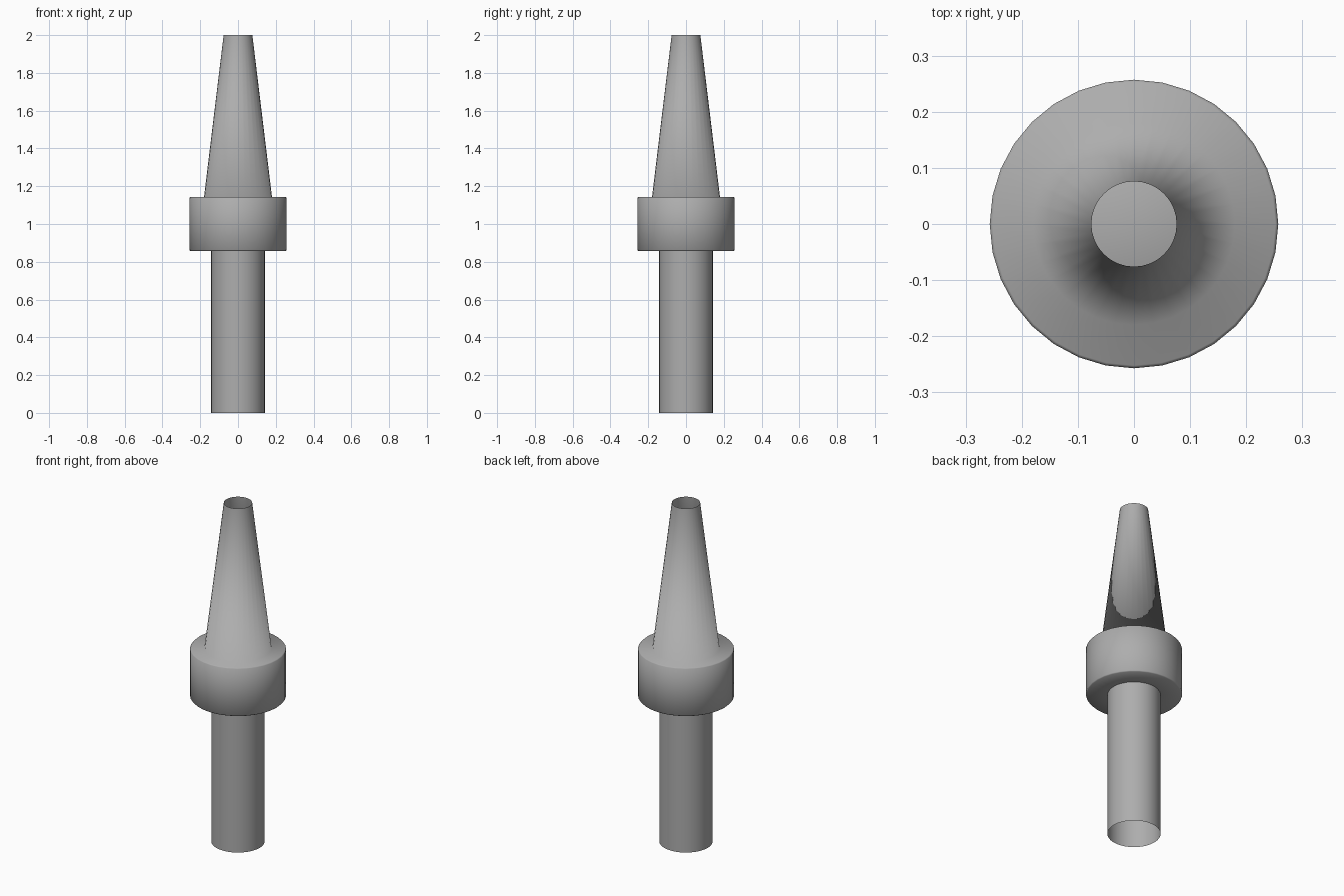
import bpy
import bmesh
from math import cos, sin, tau

if "Cube" in bpy.data.objects:
    bpy.data.objects.remove(bpy.data.objects["Cube"])

SIDES = 32
U = 2 / 7      # one design unit
B = 0.005      # tiny bevel on the collar rims

grey = bpy.data.materials.new("dark_grey")
grey.diffuse_color = (0.42, 0.42, 0.42, 1)
grey.use_nodes = True
grey.node_tree.nodes["Principled BSDF"].inputs["Base Color"].default_value = grey.diffuse_color


def lathe(name, profile, caps=()):
    """Turn (radius, z) pairs into a smooth tube; caps lists the rings to close."""
    bm = bmesh.new()
    rings = [[bm.verts.new((r * cos(tau * i / SIDES), r * sin(tau * i / SIDES), z))
              for i in range(SIDES)] for r, z in profile]
    for low, high in zip(rings, rings[1:]):
        for i in range(SIDES):
            j = (i + 1) % SIDES
            bm.faces.new((low[i], low[j], high[j], high[i]))
    for index in caps:
        bm.faces.new(rings[index][::-1] if index == 0 else rings[index])
    for face in bm.faces:
        face.smooth = True
    mesh = bpy.data.meshes.new(name)
    bm.to_mesh(mesh)
    bm.free()
    mesh.materials.append(grey)
    obj = bpy.data.objects.new(name, mesh)
    bpy.context.collection.objects.link(obj)


# Hollow straight shaft
lathe("shaft", [(U / 2, 0), (U / 2, 3 * U)])

# Collar with bevelled rims, flowing into the open tapered tip
R = 0.9 * U
lathe("collar_and_tip",
      [(U / 2, 3 * U), (R - B, 3 * U), (R, 3 * U + B),
       (R, 4 * U - B), (R - B, 4 * U), (0.18, 4 * U), (0.076, 2)],
      caps=(0, 5))
